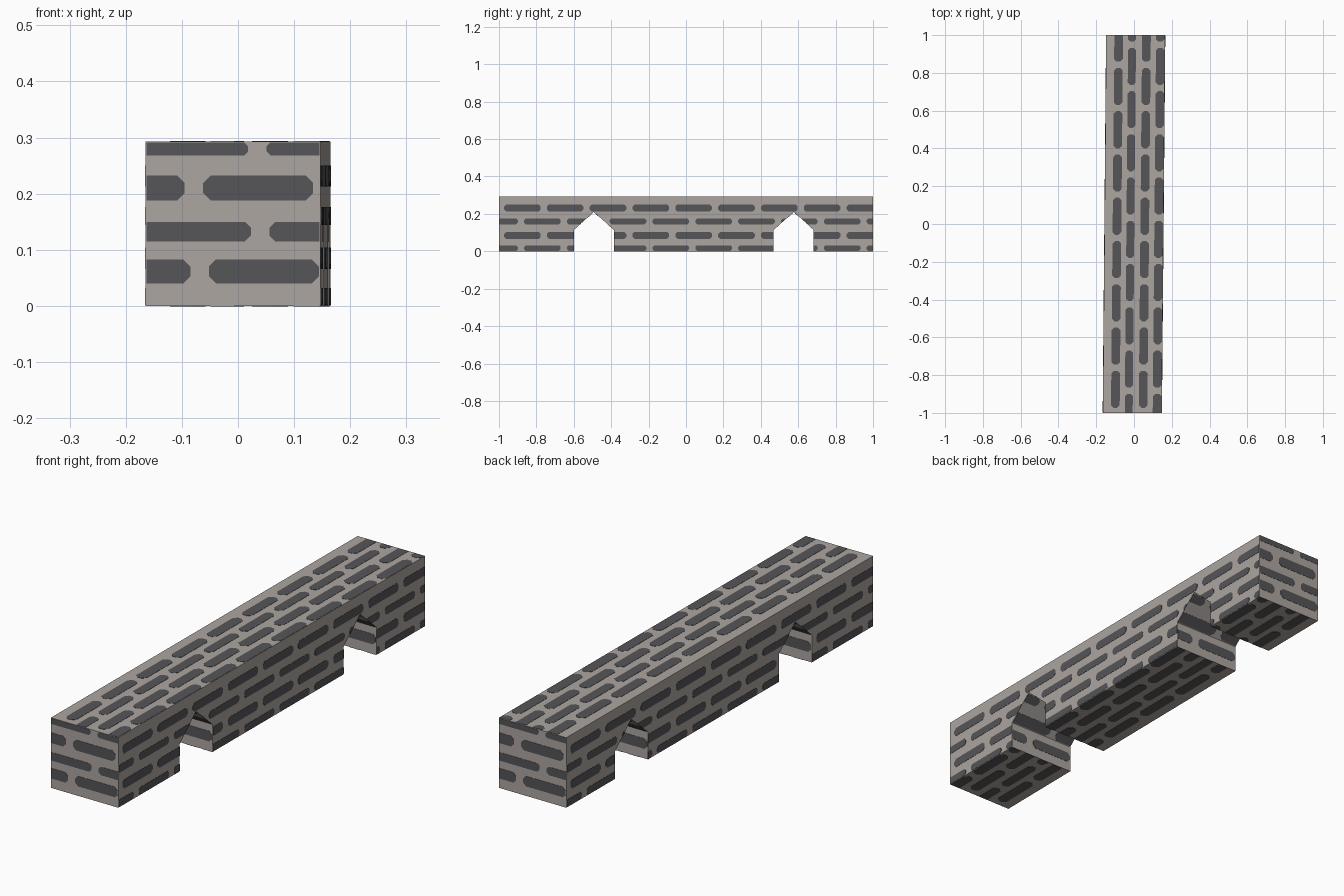
import bpy, bmesh, math
from mathutils import Vector

if "Cube" in bpy.data.objects:
    bpy.data.objects.remove(bpy.data.objects["Cube"])

W, H, L = 0.156, 0.293, 1.0      # half width, height, half length
SKEW = 0.009                     # slight skew of the beam across x
NOTCHES = [(-0.6, -0.493, -0.385), (0.468, 0.577, 0.683)]
SPRING, APEX = 0.115, 0.21
PERIOD, BRICK, T = 0.229, 0.196, 0.001


def material(name, colour):
    m = bpy.data.materials.new(name)
    m.diffuse_color = (*colour, 1)
    m.use_nodes = True
    m.node_tree.nodes["Principled BSDF"].inputs["Base Color"].default_value = m.diffuse_color
    return m


mortar = material("pale mortar", (0.42, 0.38, 0.355))
stone = material("dark stone", (0.092, 0.09, 0.098))


def make(name, bm, mat=None):
    for v in bm.verts:
        v.co.x += SKEW * v.co.y
    bmesh.ops.recalc_face_normals(bm, faces=bm.faces)
    me = bpy.data.meshes.new(name)
    bm.to_mesh(me)
    bm.free()
    ob = bpy.data.objects.new(name, me)
    bpy.context.collection.objects.link(ob)
    if mat:
        me.materials.append(mat)
    return ob


def prism(bm, points, sweep):
    face = bm.faces.new([bm.verts.new(p) for p in points])
    out = bmesh.ops.extrude_face_region(bm, geom=[face])["geom"]
    bmesh.ops.translate(bm, vec=sweep,
                        verts=[g for g in out if isinstance(g, bmesh.types.BMVert)])
    bm.faces.ensure_lookup_table()


def brick_rows(bm, origin, u, v, lo, hi, rows):
    """Rows of chamfered bricks on a plane; each row is (v0, v1, brick start)."""
    o, u, v = Vector(origin), Vector(u).normalized(), Vector(v).normalized()
    n = u.cross(v)
    for v0, v1, start in rows:
        s = start - PERIOD * math.ceil((start - lo) / PERIOD + 1)
        while s < hi:
            a, b = max(s, lo), min(s + BRICK, hi)
            if b - a > 0.012:
                c = min((v1 - v0) * 0.3, (b - a) * 0.4)
                ca, cb = (c if a == s else 0), (c if b < hi else 0)
                pts = [(a + ca, v0), (b - cb, v0)]
                pts += [(b, v0 + c), (b, v1 - c)] if cb else []
                pts += [(b - cb, v1), (a + ca, v1)]
                pts += [(a, v1 - c), (a, v0 + c)] if ca else []
                prism(bm, [o + u * p + v * q - n * T for p, q in pts], n * 2 * T)
            s += PERIOD


# Beam body with two pointed passages
bm = bmesh.new()
outline = [(-L, 0)]
for y0, ym, y1 in NOTCHES:
    outline += [(y0, 0), (y0, SPRING), (ym, APEX), (y1, SPRING), (y1, 0)]
outline += [(L, 0), (L, H), (-L, H)]
prism(bm, [(-W, y, z) for y, z in outline], Vector((2 * W, 0, 0)))
make("beam", bm, mortar)

# Brick layouts
A, B = -0.973, -0.866
SIDE = [(0.002, 0.032, B), (0.066, 0.104, A), (0.144, 0.176, B), (0.213, 0.25, A)]
FLAT = [(-0.113, -0.067, A), (-0.04, 0.002, B), (0.034, 0.08, A), (0.108, 0.154, B)]
END = [(0.04, 0.083, -0.043), (0.115, 0.15, 0.065),
       (0.188, 0.232, -0.053), (0.268, 0.2915, 0.06)]
E, S = L - 0.002, W - 0.002

# Bricks on both long sides and the underside, cut away at the passages
bm = bmesh.new()
brick_rows(bm, (W, 0, 0), (0, 1, 0), (0, 0, 1), -E, E, SIDE)
brick_rows(bm, (-W, 0, 0), (0, -1, 0), (0, 0, 1), -E, E, SIDE)
brick_rows(bm, (0, 0, 0), (0, 1, 0), (1, 0, 0), -E, E, FLAT)
side = make("side_and_underside_bricks", bm, stone)

bm = bmesh.new()
for y0, ym, y1 in NOTCHES:
    prism(bm, [(-0.3, y, z) for y, z in [(y0, -0.1), (y0, SPRING), (ym, APEX),
                                         (y1, SPRING), (y1, -0.1)]], Vector((0.6, 0, 0)))
cutter = make("passage_cutter", bm)
cutter.hide_render = True
mod = side.modifiers.new("passages", 'BOOLEAN')
mod.operation, mod.solver, mod.object = 'DIFFERENCE', 'EXACT', cutter
bpy.context.view_layer.objects.active = side
bpy.ops.object.modifier_apply(modifier=mod.name)
bpy.data.objects.remove(cutter)

# Bricks on the top
bm = bmesh.new()
brick_rows(bm, (0, 0, H), (0, -1, 0), (1, 0, 0), -E, E,
           [(a, b, -s - BRICK) for a, b, s in FLAT])
make("top_bricks", bm, stone)

# Bricks on both ends
bm = bmesh.new()
brick_rows(bm, (0, -L, 0), (1, 0, 0), (0, 0, 1), -S, S, END)
brick_rows(bm, (0, L, 0), (-1, 0, 0), (0, 0, 1), -S, S, END)
make("end_bricks", bm, stone)

# Bricks inside the passages: upright walls, then sloping roofs
bm = bmesh.new()
for y0, ym, y1 in NOTCHES:
    for y, d in ((y1, 1), (y0, -1)):
        brick_rows(bm, (0, y, 0), (d, 0, 0), (0, 0, 1), -S, S, END[:1])
        brick_rows(bm, (0, y, SPRING), (d, 0, 0), (0, ym - y, APEX - SPRING), -S, S,
                   [(0.003, 0.05, 0.065), (0.1, 0.138, -0.053)])
make("passage_bricks", bm, stone)
